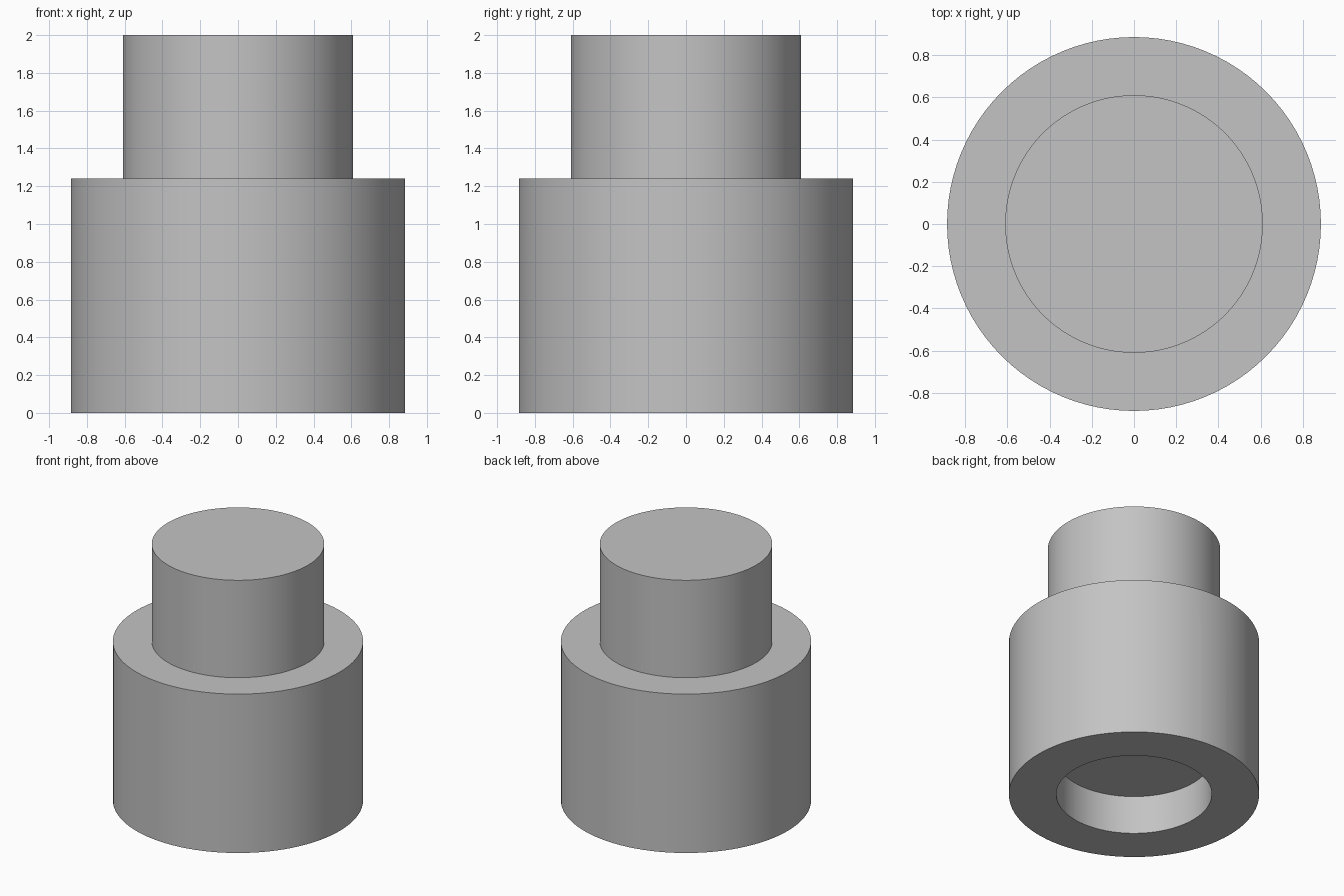
import bpy, bmesh
from math import pi, sin, cos

cube = bpy.data.objects.get("Cube")
if cube:
    bpy.data.objects.remove(cube, do_unlink=True)

SEGMENTS = 96
BODY_R, SHANK_R = 0.885, 0.61
SHOULDER_Z, TOP_Z = 1.24, 2.0
BORE_R, BORE_DEPTH = 0.55, 0.30
SLOT_WIDTH, SLOT_TOP = 0.245, 0.92
DOME_R, DOME_Z = 0.63, 0.755

grey = bpy.data.materials.new("light_grey")
grey.use_nodes = True
colour = (0.55, 0.55, 0.55, 1)
grey.diffuse_color = colour
grey.node_tree.nodes["Principled BSDF"].inputs["Base Color"].default_value = colour


def add_object(name, bm):
    bmesh.ops.recalc_face_normals(bm, faces=bm.faces)
    mesh = bpy.data.meshes.new(name)
    bm.to_mesh(mesh)
    bm.free()
    mesh.materials.append(grey)
    obj = bpy.data.objects.new(name, mesh)
    bpy.context.collection.objects.link(obj)
    return obj


def lathe(name, profile):
    """Revolve (radius, z) points that start and end on the axis."""
    bm = bmesh.new()
    rings = []
    for r, z in profile:
        if r < 1e-5:
            rings.append([bm.verts.new((0, 0, z))] * SEGMENTS)
        else:
            angles = [2 * pi * i / SEGMENTS for i in range(SEGMENTS)]
            rings.append([bm.verts.new((r * cos(a), r * sin(a), z)) for a in angles])
    for low, high in zip(rings, rings[1:]):
        for i in range(SEGMENTS):
            j = (i + 1) % SEGMENTS
            corners = dict.fromkeys((low[i], low[j], high[j], high[i]))
            bm.faces.new(list(corners))
    return add_object(name, bm)


def box(name, size, centre):
    bm = bmesh.new()
    bmesh.ops.create_cube(bm, size=1)
    bmesh.ops.scale(bm, vec=size, verts=bm.verts)
    bmesh.ops.translate(bm, vec=centre, verts=bm.verts)
    return add_object(name, bm)


# Stepped body: wide socket below, narrow shank above
body = lathe("stepped_body", [(0, 0), (BODY_R, 0), (BODY_R, SHOULDER_Z),
                              (SHANK_R, SHOULDER_Z), (SHANK_R, TOP_Z), (0, TOP_Z)])

# Round recess in the underside
bore = lathe("bore_cutter", [(0, -0.1), (BORE_R, -0.1), (BORE_R, BORE_DEPTH), (0, BORE_DEPTH)])

# Domed hollow with a flat floor inside the socket
steps = 20
arc = [(DOME_R * cos(pi / 2 * i / steps), DOME_Z + DOME_R * sin(pi / 2 * i / steps))
       for i in range(steps + 1)]
dome = lathe("dome_cutter", [(0, DOME_Z)] + arc)

# Slot running front to back
slot = box("slot_cutter", (SLOT_WIDTH, 3, SLOT_TOP + 0.1), (0, 0, (SLOT_TOP - 0.1) / 2))

bpy.context.view_layer.objects.active = body
for cutter in (bore, dome, slot):
    cutter.hide_render = True
    mod = body.modifiers.new(cutter.name, 'BOOLEAN')
    mod.operation = 'DIFFERENCE'
    mod.solver = 'EXACT'
    mod.object = cutter
    bpy.ops.object.modifier_apply(modifier=mod.name)
    bpy.data.objects.remove(cutter, do_unlink=True)

# Smooth round walls, crisp edges
bpy.ops.object.select_all(action='DESELECT')
body.select_set(True)
bpy.ops.object.shade_smooth_by_angle(angle=pi / 6)
